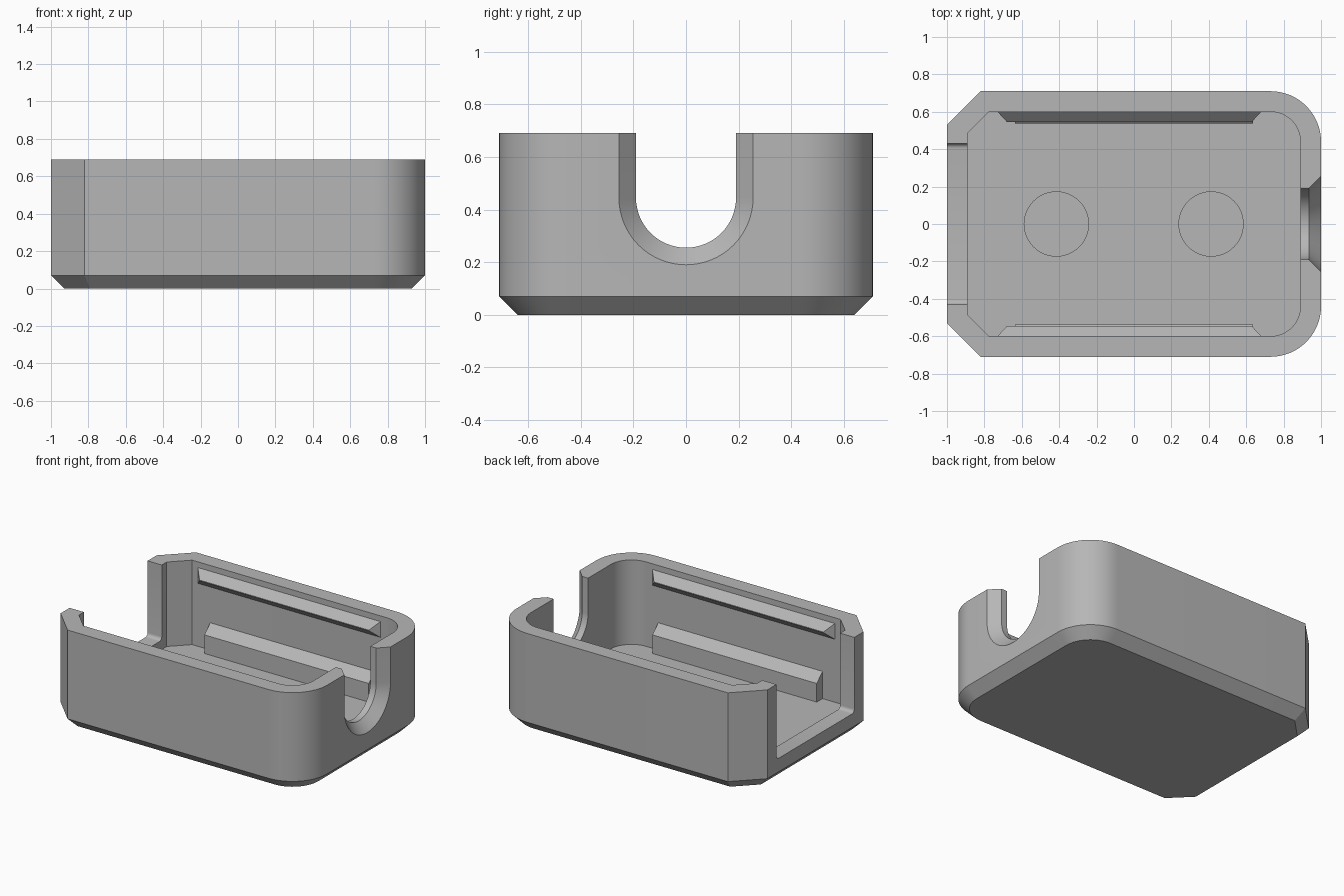
import bpy, bmesh
from math import sin, cos, pi, radians
from mathutils import Vector

cube = bpy.data.objects.get("Cube")
if cube:
    bpy.data.objects.remove(cube, do_unlink=True)

grey = bpy.data.materials.new("plain grey")
grey.use_nodes = True
grey.diffuse_color = (0.47, 0.47, 0.47, 1)
grey.node_tree.nodes["Principled BSDF"].inputs["Base Color"].default_value = grey.diffuse_color


def loft(name, loops):
    """Closed solid through a series of loops with equal point counts."""
    bm = bmesh.new()
    rings = [[bm.verts.new(p) for p in loop] for loop in loops]
    n = len(rings[0])
    for a, b in zip(rings, rings[1:]):
        for i in range(n):
            j = (i + 1) % n
            bm.faces.new((a[i], a[j], b[j], b[i]))
    bm.faces.new(rings[0])
    bm.faces.new(rings[-1])
    bmesh.ops.recalc_face_normals(bm, faces=bm.faces)
    mesh = bpy.data.meshes.new(name)
    bm.to_mesh(mesh)
    bm.free()
    mesh.materials.append(grey)
    obj = bpy.data.objects.new(name, mesh)
    bpy.context.collection.objects.link(obj)
    return obj


def arc(cx, cy, r, start, end, steps):
    return [(cx + r * cos(radians(start + (end - start) * i / steps)),
             cy + r * sin(radians(start + (end - start) * i / steps)))
            for i in range(steps + 1)]


def outline(inset, z):
    """Plan shape: two cut corners on one end, two round ones on the other."""
    k = inset * 0.414
    half = [(-0.82 + k, -0.71 + inset), *arc(0.73, -0.44, 0.27 - inset, -90, 0, 16)]
    half.insert(0, (-1 + inset, -0.53 + k))
    pts = half + [(x, -y) for x, y in reversed(half)]
    return [Vector((x, y, z)) for x, y in pts]


def along_x(profile, x):
    return [Vector((x, y, z)) for y, z in profile]


def u_shape(r):
    return [(-r, 1), *arc(0, 0.445, r, 180, 360, 32), (r, 1)]


def disc(x, z):
    return [Vector((px, py, z)) for px, py in arc(x, 0, 0.172, 0, 352.5, 47)]


# Tray body with bevelled underside
FLOOR, TOP, WALL = 0.10, 0.69, 0.11
tray = loft("tray_body", [outline(0.07, 0), outline(0, 0.07), outline(0, TOP)])

# Cutters: cavity, cable notch, open end, two floor pockets
slot = [(-0.43, 1), *arc(-0.405, 0.19, 0.025, 180, 270, 5),
        *arc(0.405, 0.19, 0.025, 270, 360, 5), (0.43, 1)]
cutters = [
    loft("cavity_cutter", [outline(WALL, FLOOR), outline(WALL, 1)]),
    loft("cable_notch_cutter", [along_x(u_shape(0.19), 0.8), along_x(u_shape(0.19), 0.935),
                                along_x(u_shape(0.355), 1.1)]),
    loft("open_end_cutter", [along_x(slot, -1.1), along_x(slot, -0.8)]),
]
for x in (-0.415, 0.412):
    cutters.append(loft("pocket_cutter", [disc(x, FLOOR - 0.03), disc(x, 0.3)]))

bpy.ops.object.select_all(action="DESELECT")
bpy.context.view_layer.objects.active = tray
tray.select_set(True)
for cutter in cutters:
    cutter.hide_render = True
    mod = tray.modifiers.new(cutter.name, "BOOLEAN")
    mod.operation = "DIFFERENCE"
    mod.solver = "EXACT"
    mod.object = cutter
    bpy.ops.object.modifier_apply(modifier=mod.name)
    bpy.data.objects.remove(cutter, do_unlink=True)
bpy.ops.object.shade_smooth_by_angle(angle=radians(25))


def clip_loop(x0, x1, y, z, h):
    return [Vector(p) for p in ((x0, y, z - h), (x1, y, z - h), (x1, y, z + h), (x0, y, z + h))]


# Snap ridges and support rails on both long walls
for side, s in (("front", -1), ("back", 1)):
    loft(side + "_snap_ridge", [clip_loop(-0.73, 0.68, s * 0.62, 0.595, 0.055),
                                clip_loop(-0.73, 0.68, s * 0.6, 0.595, 0.055),
                                clip_loop(-0.68, 0.63, s * 0.546, 0.595, 0.002)])
    rail = [(s * 0.62, 0.08), (s * 0.536, 0.08), (s * 0.536, 0.23), (s * 0.6, 0.29), (s * 0.62, 0.29)]
    loft(side + "_support_rail", [along_x(rail, -0.635), along_x(rail, 0.635)])
